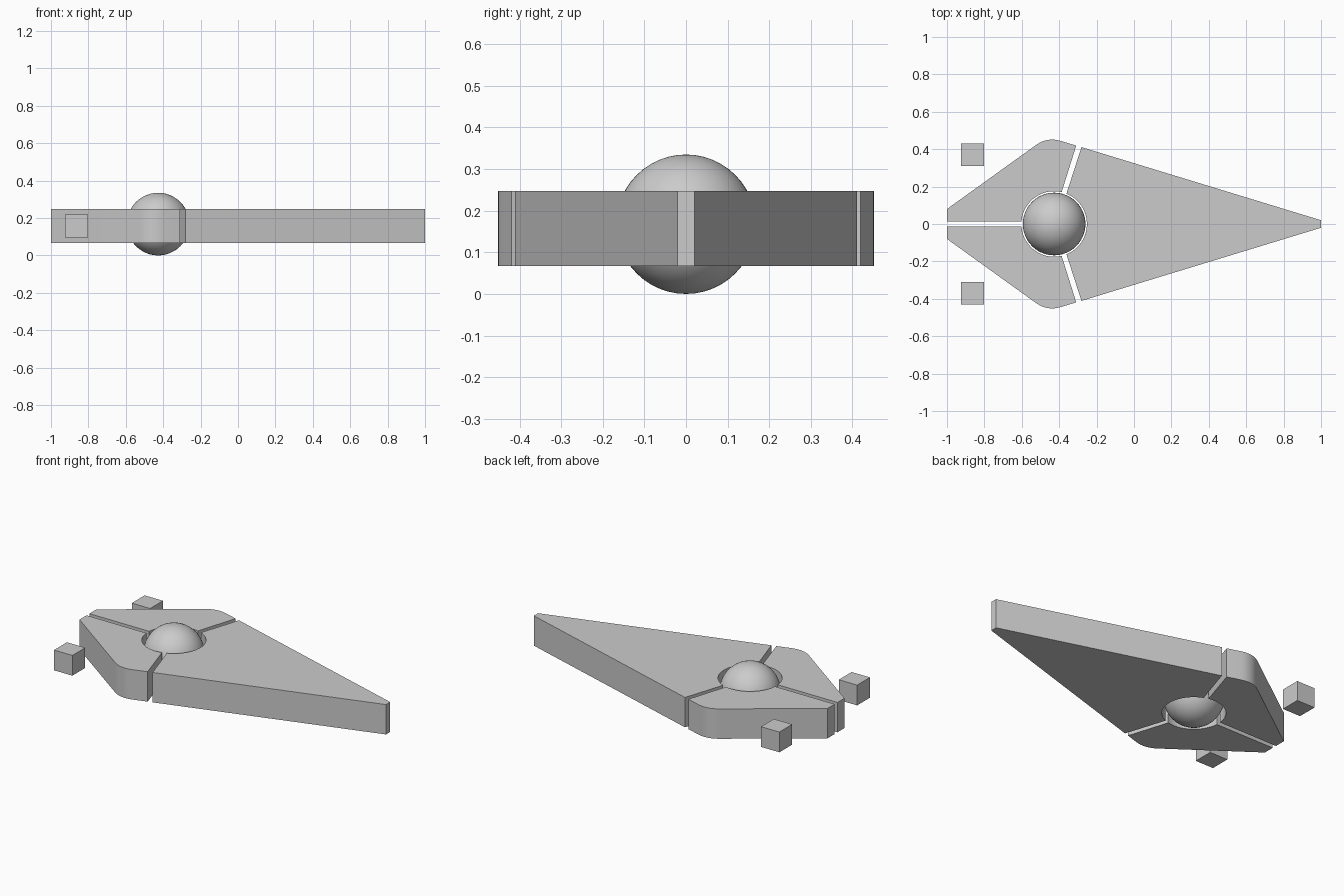
import bpy, bmesh
from math import sin, cos, asin, radians
from mathutils import Vector

if "Cube" in bpy.data.objects:
    bpy.data.objects.remove(bpy.data.objects["Cube"])

Z0, Z1 = 0.067, 0.247            # plate bottom and top
CX, R, HALF_GAP = -0.427, 0.175, 0.0135
SPLIT = radians(72.3)            # direction of the slanted gaps
DA = asin(HALF_GAP / R)


def smooth(ob):
    bpy.ops.object.select_all(action='DESELECT')
    bpy.context.view_layer.objects.active = ob
    ob.select_set(True)
    bpy.ops.object.shade_smooth_by_angle(angle=radians(25))


def arc(a0, a1, n):
    return [(CX + R * cos(a0 + (a1 - a0) * i / n), R * sin(a0 + (a1 - a0) * i / n))
            for i in range(n + 1)]


def rounded(corner, before, after, t, n=8):
    c, b, a = Vector(corner), Vector(before), Vector(after)
    p, q = c + (b - c).normalized() * t, c + (a - c).normalized() * t
    return [tuple(p * (1 - u) ** 2 + c * 2 * u * (1 - u) + q * u * u)
            for u in (i / n for i in range(n + 1))]


def plate(name, outline, side=1):
    bm = bmesh.new()
    face = bm.faces.new([bm.verts.new((x, y * side, Z0)) for x, y in outline])
    new = bmesh.ops.extrude_face_region(bm, geom=[face], use_keep_orig=True)
    top = [g for g in new['geom'] if isinstance(g, bmesh.types.BMVert)]
    bmesh.ops.translate(bm, verts=top, vec=(0, 0, Z1 - Z0))
    bmesh.ops.recalc_face_normals(bm, faces=bm.faces[:])
    me = bpy.data.meshes.new(name)
    bm.to_mesh(me)
    bm.free()
    ob = bpy.data.objects.new(name, me)
    bpy.context.collection.objects.link(ob)
    smooth(ob)


# long tapering nose
plate("nose_plate", [(1, 0.02), (-0.281, 0.411)]
      + arc(SPLIT - DA, -SPLIT + DA, 36) + [(-0.281, -0.411), (1, -0.02)])

# two tail plates and their side cubes
gap_end = (-0.309, 0.419)
tail = ([(-1, HALF_GAP), (-1, 0.08)]
        + rounded((-0.463, 0.466), (-1, 0.08), gap_end, 0.075)
        + [gap_end] + arc(SPLIT + DA, radians(180) - DA, 26))
for side, label in ((1, "left"), (-1, "right")):
    plate("tail_plate_" + label, tail, side)
    bpy.ops.mesh.primitive_cube_add(size=0.122, location=(-0.863, side * 0.37, 0.157))
    bpy.context.object.name = "side_cube_" + label

# central ball
bpy.ops.mesh.primitive_uv_sphere_add(segments=48, ring_count=24, radius=0.1675,
                                     location=(CX, 0, 0.1675))
ball = bpy.context.object
ball.name = "central_ball"
smooth(ball)
